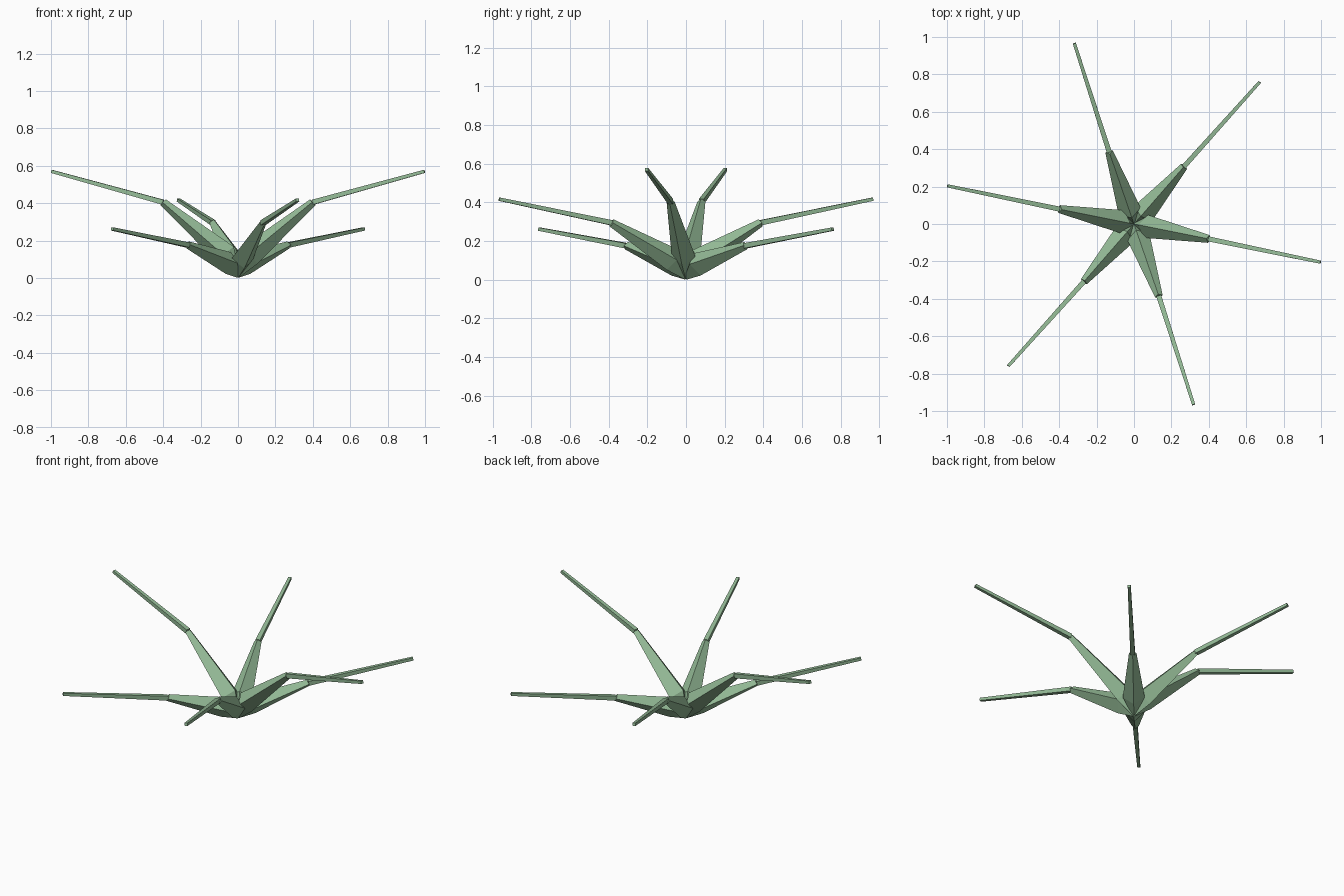
import bpy, bmesh
from math import sin, cos, radians
from mathutils import Vector

if "Cube" in bpy.data.objects:
    bpy.data.objects.remove(bpy.data.objects["Cube"])

mat = bpy.data.materials.new("leaf_green")
mat.diffuse_color = (0.30, 0.50, 0.31, 1)
mat.use_nodes = True
mat.node_tree.nodes["Principled BSDF"].inputs["Base Color"].default_value = mat.diffuse_color


def spike(name, start, end, rings, roll=0):
    """Four-sided tapered bar; rings are (fraction along, radius, upward shift)."""
    axis = (end - start).normalized()
    side = axis.cross(Vector((0, 0, 1))).normalized()
    up = side.cross(axis)
    bm = bmesh.new()
    loops = []
    for t, r, lift in rings:
        c = start.lerp(end, t) + up * lift
        angles = [radians(roll + 90 * i) for i in range(4)]
        loops.append([bm.verts.new(c + (side * cos(a) + up * sin(a)) * r) for a in angles])
    for a, b in zip(loops, loops[1:]):
        for i in range(4):
            j = (i + 1) % 4
            bm.faces.new((a[i], a[j], b[j], b[i]))
    bm.faces.new(loops[0][::-1])
    bm.faces.new(loops[-1])
    bmesh.ops.recalc_face_normals(bm, faces=bm.faces)
    me = bpy.data.meshes.new(name)
    bm.to_mesh(me)
    bm.free()
    me.materials.append(mat)
    bpy.context.collection.objects.link(bpy.data.objects.new(name, me))


# Three leaves (knee, tip), each repeated by a half turn about z
leaves = [
    ((0.400, -0.08, 0.405), (0.997, -0.204, 0.57)),
    ((0.133, -0.386, 0.295), (0.319, -0.966, 0.417)),
    ((0.268, 0.308, 0.176), (0.672, 0.759, 0.262)),
]
n = 0
for knee, tip in leaves:
    for s in (1, -1):
        n += 1
        k = Vector((knee[0] * s, knee[1] * s, knee[2]))
        e = Vector((tip[0] * s, tip[1] * s, tip[2]))
        # Broad lower blade, ridged above and shallow below
        spike(f"leaf_blade_{n}", Vector((0, 0, 0.012)), k,
              [(0, 0.012, 0), (0.22, 0.062, 0.034), (1, 0.021, 0)])
        # Thin outer stalk with a flat top
        spike(f"leaf_tip_{n}", k, e, [(0, 0.019, 0), (1, 0.012, 0)], 45)
